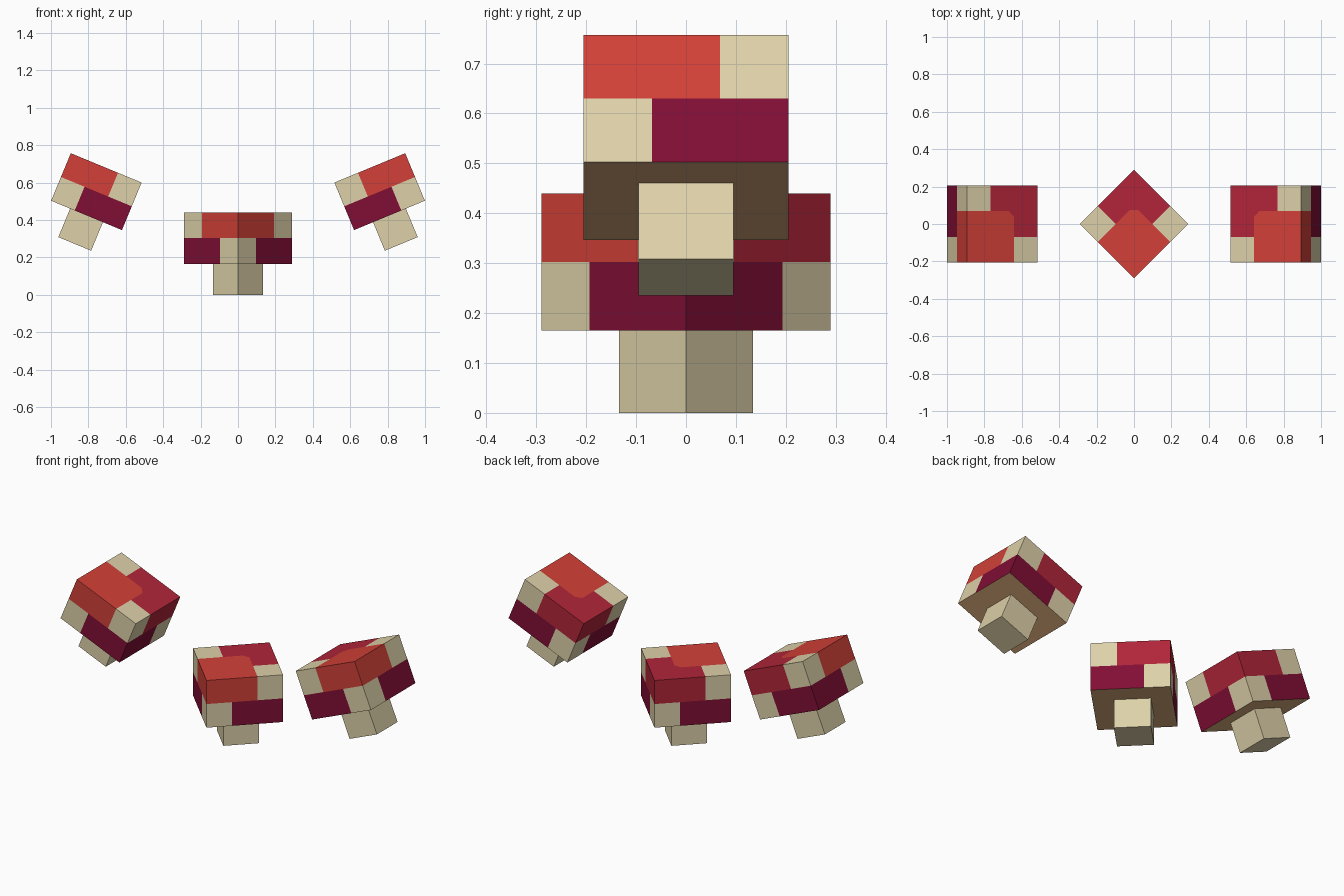
import bpy, bmesh
from math import radians
from mathutils import Matrix, Vector

cube = bpy.data.objects.get("Cube")
if cube:
    bpy.data.objects.remove(cube, do_unlink=True)


def material(name, rgb):
    """Flat material from an 8-bit sRGB colour."""
    lin = [((c / 255 + 0.055) / 1.055) ** 2.4 for c in rgb]
    mat = bpy.data.materials.new(name)
    mat.use_nodes = True
    mat.diffuse_color = (*lin, 1)
    bsdf = mat.node_tree.nodes["Principled BSDF"]
    bsdf.inputs["Base Color"].default_value = (*lin, 1)
    bsdf.inputs["Roughness"].default_value = 0.9
    return mat


BEIGE, RED, CRIMSON, PURPLE, TAN = range(5)
MATERIALS = [
    material("beige", (222, 209, 169)),
    material("red", (210, 65, 56)),
    material("crimson", (177, 37, 57)),
    material("dark purple", (129, 14, 53)),
    material("tan", (217, 170, 122)),
]

CAP_W, CAP_H = 0.41, 0.275
STEM_W, STEM_H = 0.19, 0.165
THIRD = CAP_W / 6        # half of one patch
ROUND = 0.03             # cut on the inner corner of the red patch


def box(width, height, base):
    bm = bmesh.new()
    bmesh.ops.create_cube(bm, size=1, matrix=Matrix.Translation((0, 0, base + height / 2))
                          @ Matrix.Diagonal((width, width, height, 1)))
    return bm


def finish(bm, name, matrix):
    mesh = bpy.data.meshes.new(name)
    bm.to_mesh(mesh)
    bm.free()
    for mat in MATERIALS:
        mesh.materials.append(mat)
    obj = bpy.data.objects.new(name, mesh)
    obj.matrix_world = matrix
    bpy.context.collection.objects.link(obj)


def cut(bm, point, normal, faces=None):
    if faces is None:
        geom = bm.verts[:] + bm.edges[:] + bm.faces[:]
    else:
        geom = list({g for f in faces for g in (*f.verts, *f.edges, f)})
    bmesh.ops.bisect_plane(bm, geom=geom, plane_co=point, plane_no=normal)


def band(value):
    return (value > THIRD) - (value < -THIRD)


def cap_colour(centre, normal, side):
    """Patch colour by cell of the three-by-three layout in two layers."""
    if normal.z < -0.5:
        return TAN
    u, v = centre.x * side, centre.y
    i, j = band(u), band(v)
    if centre.z < STEM_H + CAP_H / 2:
        return BEIGE if abs(i - j) == 2 else PURPLE
    if i == j != 0:
        return BEIGE
    if i == j and v - u > 0.1:
        return CRIMSON
    return RED if i >= j else CRIMSON


def mushroom(name, matrix, side):
    finish(box(STEM_W, STEM_H, 0), name + "_stem", matrix)

    # Cap split into patches
    bm = box(CAP_W, CAP_H, STEM_H)
    for offset in (-THIRD, THIRD):
        cut(bm, (offset, 0, 0), (1, 0, 0))
        cut(bm, (0, offset, 0), (0, 1, 0))
    cut(bm, (0, 0, STEM_H + CAP_H / 2), (0, 0, 1))

    # Clipped inner corner of the red patch on top
    top = [f for f in bm.faces if f.normal.z > 0.5
           and f.calc_center_median().xy.length < 0.01]
    cut(bm, (side * (ROUND - THIRD), THIRD, 0), (-side, 1, 0), top)

    bm.normal_update()
    for f in bm.faces:
        f.material_index = cap_colour(f.calc_center_median(), f.normal, side)
    finish(bm, name + "_cap", matrix)


# Upright middle mushroom, turned corner-forward
mushroom("middle_mushroom", Matrix.Rotation(radians(-45), 4, "Z"), 1)

# Mirrored pair leaning inwards
for label, side in (("left", 1), ("right", -1)):
    place = Matrix.Translation(Vector((side * 0.873, 0, 0.272)))
    mushroom(label + "_mushroom", place @ Matrix.Rotation(radians(-22.5 * side), 4, "Y"), side)
